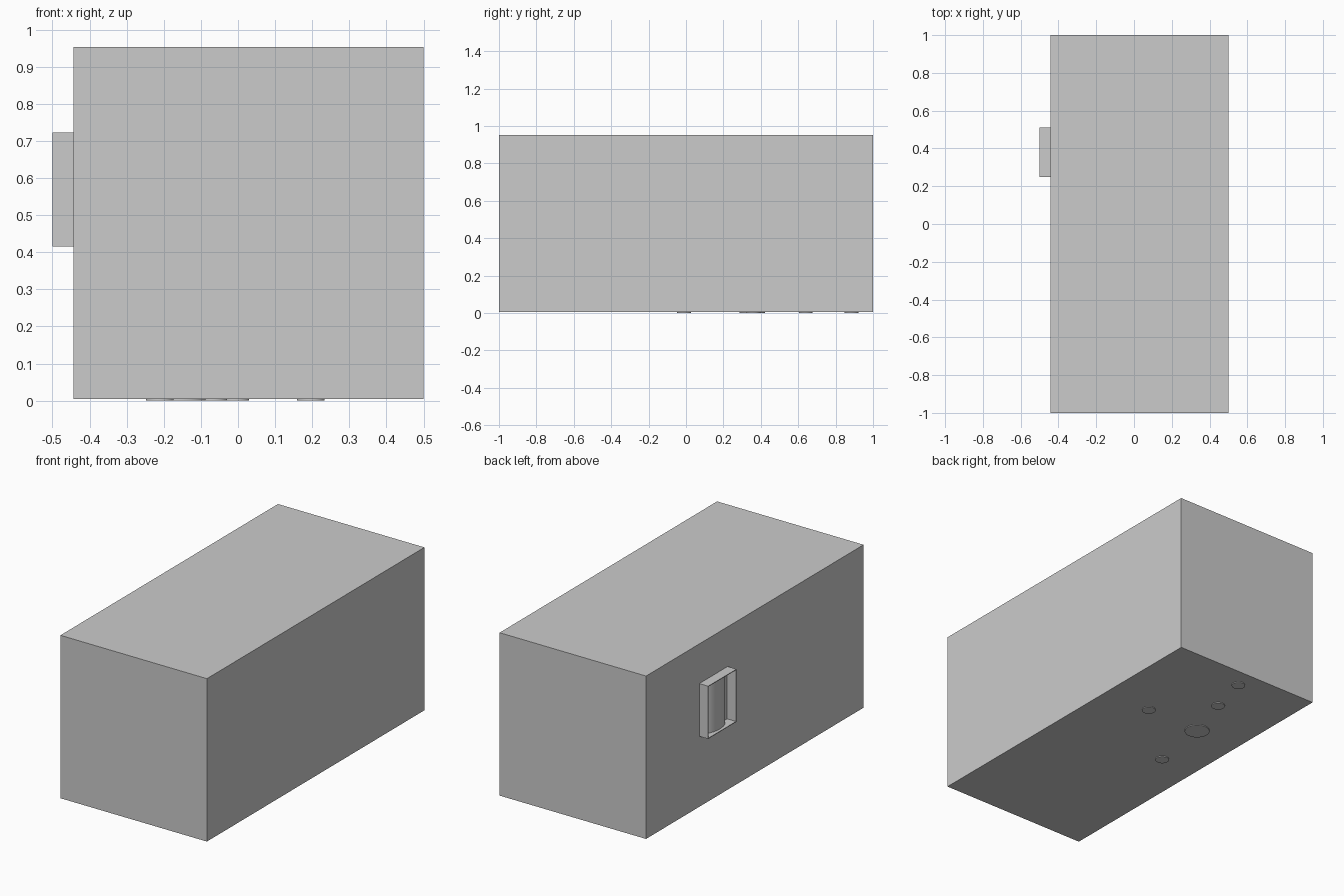
import bpy, bmesh, math

if "Cube" in bpy.data.objects:
    bpy.data.objects.remove(bpy.data.objects["Cube"])


def box(name, x0, x1, y0, y1, z0, z1):
    bpy.ops.mesh.primitive_cube_add(size=1, location=((x0 + x1) / 2, (y0 + y1) / 2, (z0 + z1) / 2))
    ob = bpy.context.object
    ob.name = name
    ob.scale = (x1 - x0, y1 - y0, z1 - z0)
    bpy.ops.object.transform_apply(location=False, rotation=False, scale=True)
    return ob


def cylinder(name, r, depth, loc, sx=1.0):
    bpy.ops.mesh.primitive_cylinder_add(vertices=48, radius=r, depth=depth, location=loc)
    ob = bpy.context.object
    ob.name = name
    ob.scale.x = sx
    bpy.ops.object.transform_apply(location=False, rotation=False, scale=True)
    bpy.ops.object.shade_smooth_by_angle(angle=math.radians(35))
    return ob


FOOT = 0.005
WALL = -0.443
Y0, Y1, Z0, Z1, T = 0.25, 0.51, 0.415, 0.722, 0.004

# main body
box("body", WALL, 0.5, -1, 1, FOOT, 0.953)

# thin open surround on the left side
box("surround_top", -0.5, WALL, Y0, Y1, Z1 - T, Z1)
box("surround_bottom", -0.5, WALL, Y0, Y1, Z0, Z0 + T)
box("surround_front", -0.5, WALL, Y0, Y0 + T, Z0 + T, Z1 - T)
box("surround_back", -0.5, WALL, Y1 - T, Y1, Z0 + T, Z1 - T)

# upright rounded core inside the surround
cylinder("rounded_core", 0.09, Z1 - Z0 - 2 * T, (WALL, 0.38, (Z0 + Z1) / 2), 0.45)

# low round pads underneath: x, y, radius
for i, (x, y, r) in enumerate([(0.196, 0.36, 0.037), (-0.067, 0.64, 0.037), (-0.007, 0.885, 0.037),
                               (-0.155, 0.355, 0.068), (-0.211, -0.01, 0.037)]):
    cylinder(f"pad_{i + 1}", r, FOOT, (x, y, FOOT / 2))
